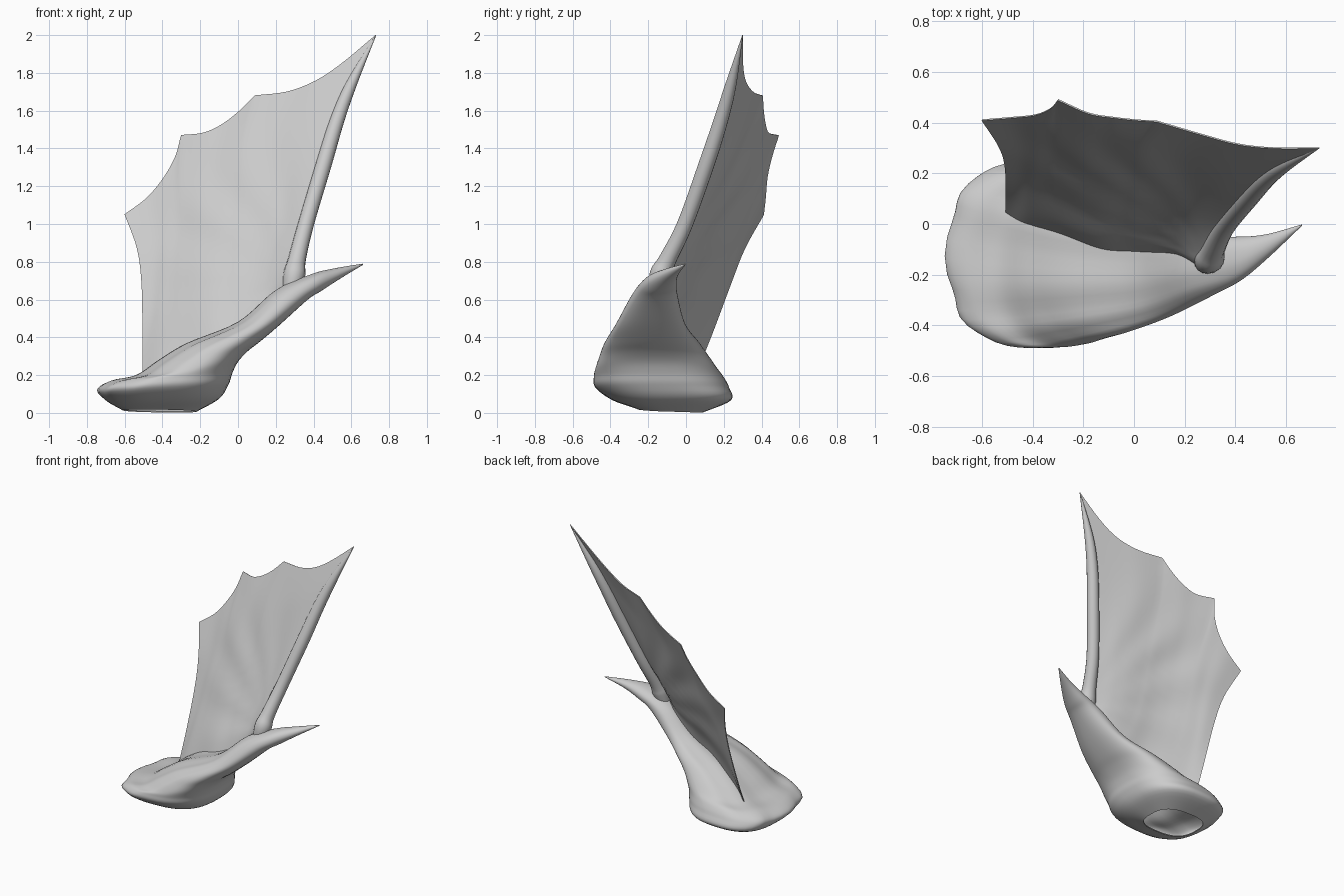
import bpy, bmesh, math
from mathutils import Vector

cube = bpy.data.objects.get("Cube")
if cube:
    bpy.data.objects.remove(cube, do_unlink=True)

grey = bpy.data.materials.new("plain grey")
grey.use_nodes = True
COL = (0.6, 0.6, 0.6, 1)
grey.diffuse_color = COL
grey.node_tree.nodes["Principled BSDF"].inputs["Base Color"].default_value = COL


def spline(pts, n):
    """Catmull-Rom samples through tuples of any size, n steps per span."""
    p = [Vector(q) for q in pts]
    p = [2 * p[0] - p[1]] + p + [2 * p[-1] - p[-2]]
    out = []
    for i in range(1, len(p) - 2):
        a, b, c, d = p[i - 1:i + 3]
        for k in range(n):
            t = k / n
            out.append(0.5 * (2 * b + (c - a) * t + (2 * a - 5 * b + 4 * c - d) * t * t
                              + (3 * b - a - 3 * c + d) * t ** 3))
    return out + [p[-2]]


def along(samples, t):
    """Point on a sampled curve at t from 0 to 1."""
    f = min(max(t, 0), 1) * (len(samples) - 1)
    i = min(int(f), len(samples) - 2)
    return samples[i].lerp(samples[i + 1], f - i)


def bump(t, centre, width):
    return math.exp(-((t - centre) / width) ** 2)


def grid_object(name, rows, closed, cap_start=False, cap_end=False, thickness=0, offset=-1):
    bm = bmesh.new()
    vs = [[bm.verts.new(p) for p in row] for row in rows]
    n = len(vs[0])
    for r0, r1 in zip(vs, vs[1:]):
        for j in range(n if closed else n - 1):
            k = (j + 1) % n
            bm.faces.new((r0[j], r0[k], r1[k], r1[j]))
    if cap_start:
        bm.faces.new(vs[0][::-1])
    if cap_end:
        bm.faces.new(vs[-1])
    bmesh.ops.recalc_face_normals(bm, faces=bm.faces)
    me = bpy.data.meshes.new(name)
    bm.to_mesh(me)
    bm.free()
    ob = bpy.data.objects.new(name, me)
    bpy.context.collection.objects.link(ob)
    me.materials.append(grey)
    bpy.ops.object.select_all(action='DESELECT')
    ob.select_set(True)
    bpy.context.view_layer.objects.active = ob
    if thickness:
        mod = ob.modifiers.new("thickness", 'SOLIDIFY')
        mod.thickness, mod.offset = thickness, offset
        bpy.ops.object.modifier_apply(modifier=mod.name)
    bpy.ops.object.shade_smooth_by_angle(angle=math.radians(50))


# Wing arm: tilted oval sections from the open shoulder to the pointed claw
# (upper-left x, z, lower-right x, z, front y, back y)
sections = [
    (-0.61, 0.01, -0.22, 0.01, -0.25, 0.09),
    (-0.69, 0.06, -0.10, 0.075, -0.39, 0.238),
    (-0.735, 0.12, -0.05, 0.15, -0.48, 0.228),
    (-0.67, 0.168, -0.03, 0.21, -0.488, 0.20),
    (-0.54, 0.195, 0.0, 0.27, -0.48, 0.165),
    (-0.42, 0.275, 0.05, 0.325, -0.458, 0.12),
    (-0.27, 0.365, 0.12, 0.38, -0.43, 0.07),
    (0.0, 0.48, 0.22, 0.465, -0.37, -0.005),
    (0.20, 0.65, 0.37, 0.60, -0.285, -0.045),
    (0.39, 0.735, 0.44, 0.645, -0.225, -0.05),
    (0.51, 0.765, 0.54, 0.71, -0.135, -0.04),
    (0.66, 0.79, 0.662, 0.784, -0.008, -0.002),
]
SIDES = 48
rows = []
body = spline(sections, 5)
for i, (xl, zl, xr, zr, yf, yb) in enumerate(body):
    s = i / (len(body) - 1)
    power = 2 / (2.7 - 0.7 * s)
    row = []
    for j in range(SIDES):
        a = 2 * math.pi * j / SIDES
        c, d = math.cos(a), math.sin(a)
        u = math.copysign(abs(c) ** power, c)
        v = math.copysign(abs(d) ** power, d)
        p = Vector(((xl + xr) / 2 + u * (xr - xl) / 2,
                    (yf + yb) / 2 + v * (yb - yf) / 2,
                    (zl + zr) / 2 + u * (zr - zl) / 2))
        # soft folds on the upper skin, a groove behind the front roll
        top = max(-c, 0)
        p.z += 0.008 * bump(s, 0.45, 0.2) * top * math.sin(8 * a)
        p.z -= 0.010 * bump(s, 0.45, 0.2) * bump(a, 4.25, 0.2)
        # uneven shoulder rim and wavy lower edge
        p.z += 0.008 * bump(s, 0, 0.06) * math.sin(a + 3.6)
        p.x += 0.012 * bump(s, 0.2, 0.08) * top * math.cos(9 * a)
        row.append(p)
    rows.append(row)
grid_object("wing_arm", rows, True, cap_end=True, thickness=0.006)

# Finger bone: tapered tube (x, y, z, radius)
bone = spline([
    (0.275, -0.155, 0.62, 0.040), (0.298, -0.135, 0.73, 0.058),
    (0.312, -0.098, 0.81, 0.047), (0.36, -0.005, 1.0, 0.042),
    (0.455, 0.11, 1.32, 0.042), (0.525, 0.185, 1.55, 0.038),
    (0.60, 0.238, 1.74, 0.029), (0.73, 0.30, 2.0, 0.002)], 5)
rows = []
for i, q in enumerate(bone):
    tan = (bone[min(i + 1, len(bone) - 1)] - bone[max(i - 1, 0)]).to_3d().normalized()
    side = tan.cross(Vector((0, 1, 0))).normalized()
    up = side.cross(tan)
    rows.append([q.to_3d() + q.w * (math.cos(a) * side + math.sin(a) * up)
                 for a in (2 * math.pi * j / 16 for j in range(16))])
grid_object("finger_bone", rows, True, True, True)

# Membrane: patch between the bone, scalloped rim, trailing edge and arm
points = [Vector(p) for p in ((0.73, 0.30, 2.0), (0.09, 0.405, 1.68),
                              (-0.30, 0.49, 1.47), (-0.60, 0.41, 1.05))]
dips = [((0.55, 0.30, 1.85), (0.41, 0.315, 1.757), (0.26, 0.355, 1.70)),
        ((0.01, 0.41, 1.60), (-0.08, 0.42, 1.53), (-0.18, 0.437, 1.483)),
        ((-0.33, 0.455, 1.36), (-0.39, 0.43, 1.25), (-0.48, 0.42, 1.14))]
SPAN = 16
rim = []
for k in range(3):
    rim += spline([points[k], *dips[k], points[k + 1]], 4)[:SPAN]
rim.append(points[3])
trail = spline([(-0.505, 0.035, 0.17), (-0.505, 0.13, 0.40), (-0.51, 0.235, 0.68),
                (-0.535, 0.31, 0.87), (-0.60, 0.41, 1.05)], 6)
# the leading edge wraps onto the front of the bone
lead = [q.to_3d() + q.w * Vector((-0.7, -0.3, 0)) for q in bone[3:-1]] + [points[0]]
root = spline([lead[0], (0.17, -0.125, 0.58), (0.02, -0.115, 0.46), (-0.13, -0.10, 0.40),
               (-0.30, -0.04, 0.32), (-0.43, 0.0, 0.24), (-0.505, 0.035, 0.17)], 6)
U, V = 3 * SPAN, 24
rows = []
for i in range(V + 1):
    v = i / V
    row = []
    for j in range(U + 1):
        u = j / U
        l, t = along(lead, v), along(trail, v)
        b, r = along(root, u), along(rim, u)
        p = (l.lerp(t, u) + b.lerp(r, v)
             - lead[0].lerp(trail[0], u).lerp(lead[-1].lerp(trail[-1], u), v))
        # shallow pleats fanning out from the foot of the bone to the rim points
        ray = math.degrees(math.atan2(p.z - 0.72, 0.32 - p.x))
        fade = math.sin(math.pi * v) * math.sin(math.pi * u)
        p.y += 0.007 * fade * math.cos(2 * math.pi * (ray - 20) / 30)
        row.append(p)
    rows.append(row)
grid_object("wing_membrane", rows, False, thickness=0.006, offset=0)
